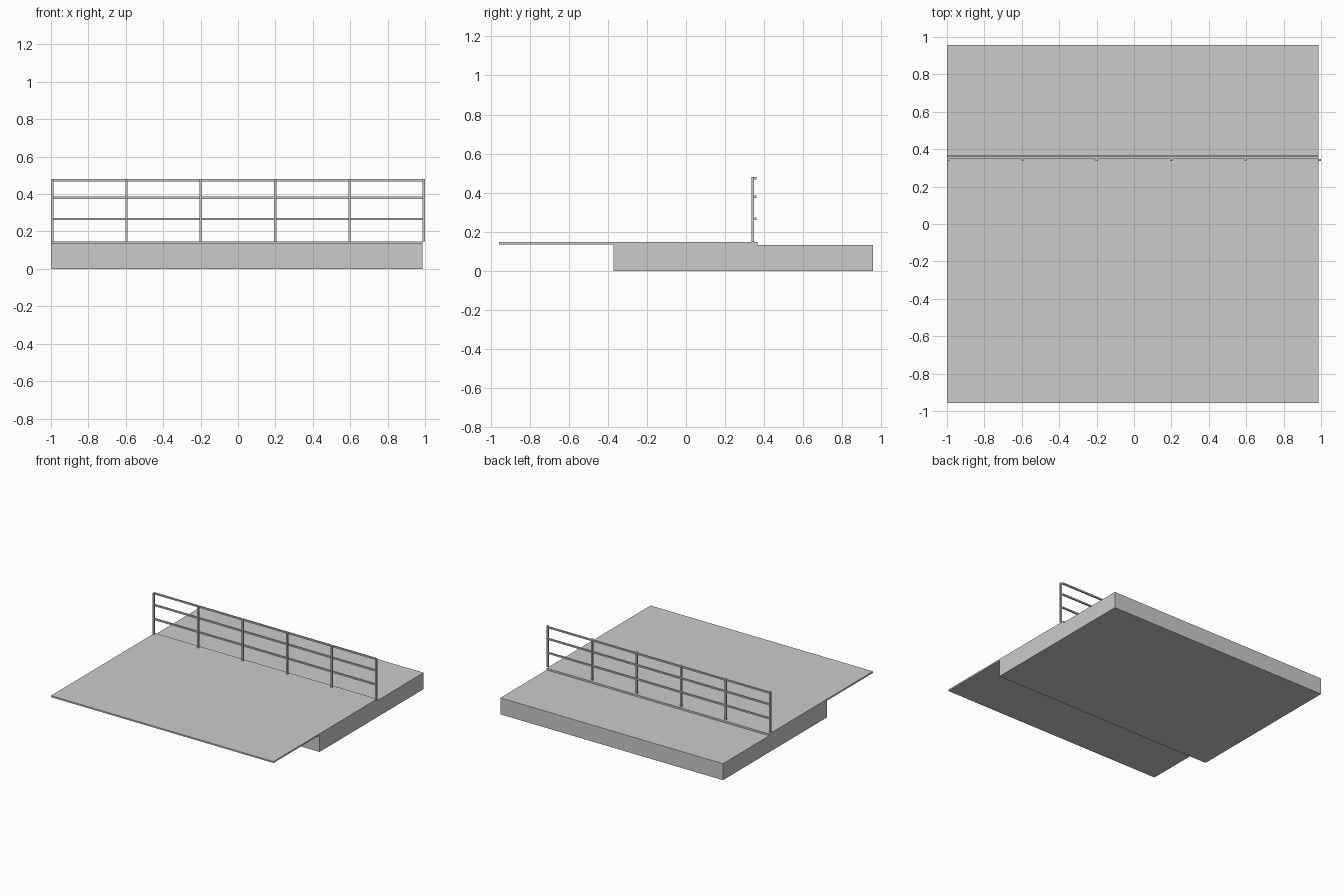
import bpy

if "Cube" in bpy.data.objects:
    bpy.data.objects.remove(bpy.data.objects["Cube"])

grey = bpy.data.materials.new("concrete grey")
grey.diffuse_color = (0.6, 0.6, 0.6, 1)
grey.use_nodes = True
grey.node_tree.nodes["Principled BSDF"].inputs["Base Color"].default_value = grey.diffuse_color


def box(name, x0, x1, y0, y1, z0, z1):
    bpy.ops.mesh.primitive_cube_add(size=1, location=((x0 + x1) / 2, (y0 + y1) / 2, (z0 + z1) / 2))
    ob = bpy.context.object
    ob.name = name
    ob.scale = (x1 - x0, y1 - y0, z1 - z0)
    bpy.ops.object.transform_apply(location=False, rotation=False, scale=True)
    ob.data.materials.append(grey)
    return ob


LEFT, RIGHT = -1.0, 0.987

# Foundation block and the thin deck overhanging it to the front
box("foundation", LEFT, RIGHT, -0.37, 0.957, 0, 0.133)
box("deck", LEFT, RIGHT, -0.957, 0.367, 0.135, 0.147)
box("deck_bedding", LEFT, RIGHT, -0.37, 0.367, 0.133, 0.135)

# Railing posts at even spacing
POST = 0.013
for i in range(6):
    x = LEFT + i * (2 - POST) / 5
    box(f"post_{i + 1}", x, x + POST, 0.336, 0.348, 0.147, 0.48)

# Horizontal rails behind the posts
for name, z in (("lower_rail", 0.267), ("middle_rail", 0.38), ("top_rail", 0.474)):
    box(name, LEFT, RIGHT, 0.348, 0.36, z - 0.006, z + 0.006)
